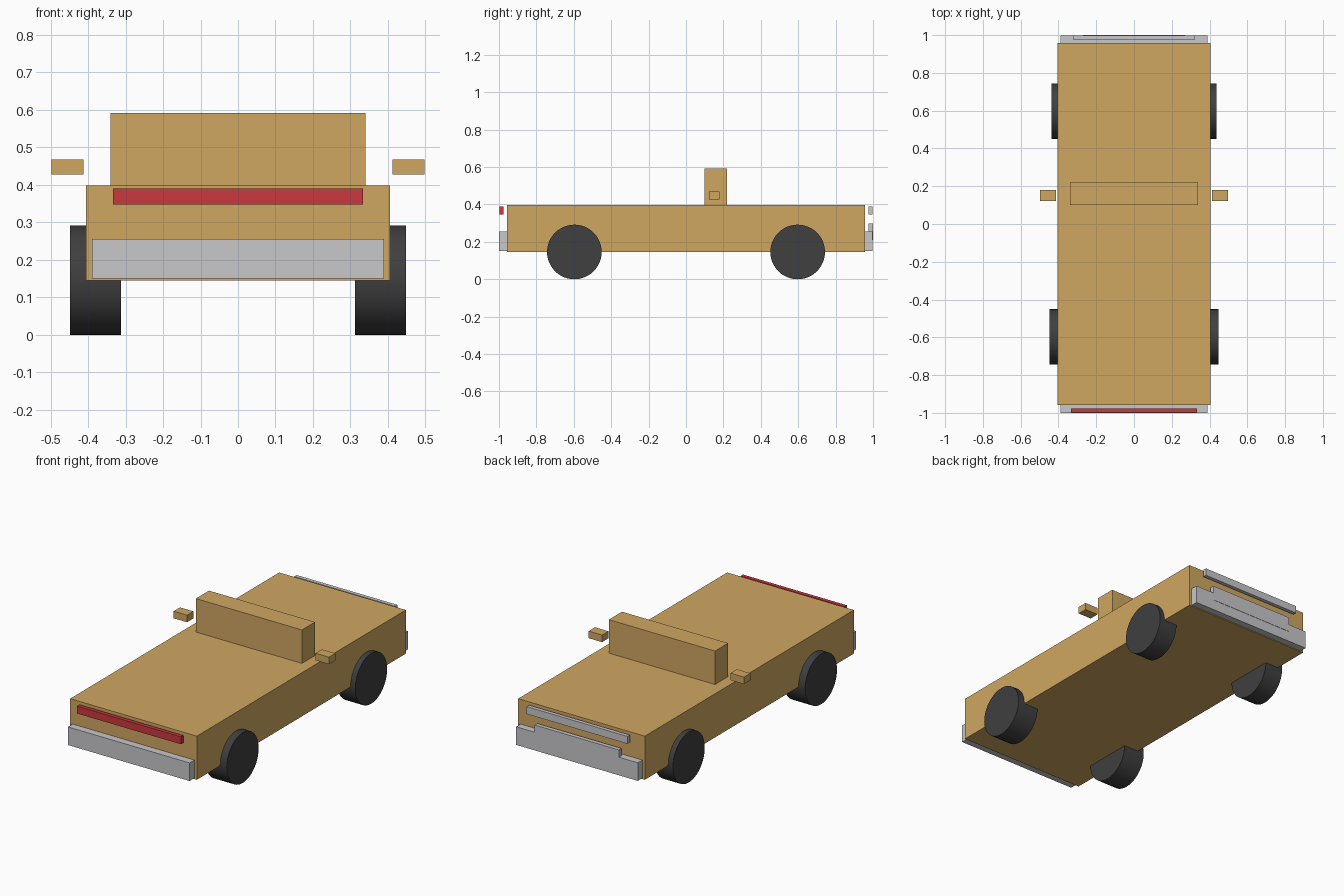
import bpy
from math import pi

cube = bpy.data.objects.get("Cube")
if cube:
    bpy.data.objects.remove(cube, do_unlink=True)


def material(name, rgb):
    m = bpy.data.materials.new(name)
    m.use_nodes = True
    color = (*rgb, 1)
    m.diffuse_color = color
    m.node_tree.nodes["Principled BSDF"].inputs["Base Color"].default_value = color
    return m


TAN = material("tan paint", (0.63, 0.39, 0.12))
SILVER = material("silver metal", (0.58, 0.58, 0.6))
RED = material("red light", (0.6, 0.04, 0.05))
RUBBER = material("dark rubber", (0.05, 0.05, 0.05))


def box(name, x, y, z, mat):
    """Box from (low, high) pairs on each axis."""
    spans = (x, y, z)
    bpy.ops.mesh.primitive_cube_add(size=1, location=[(a + b) / 2 for a, b in spans])
    ob = bpy.context.object
    ob.name = name
    ob.scale = [b - a for a, b in spans]
    bpy.ops.object.transform_apply(location=False, rotation=False, scale=True)
    ob.data.materials.append(mat)


def wheel(name, inner, outer, y, side):
    radius = 0.146
    bpy.ops.mesh.primitive_cylinder_add(
        vertices=48, radius=radius, depth=outer - inner,
        location=(side * (inner + outer) / 2, y, radius), rotation=(0, pi / 2, 0))
    ob = bpy.context.object
    ob.name = name
    ob.data.materials.append(RUBBER)
    bpy.ops.object.shade_smooth_by_angle()


# Body and raised cabin block
box("body", (-0.406, 0.406), (-0.957, 0.957), (0.145, 0.398), TAN)
box("windshield", (-0.34, 0.34), (0.1, 0.22), (0.398, 0.592), TAN)

# Bumpers
box("front_bumper", (-0.39, 0.39), (-1, -0.957), (0.15, 0.255), SILVER)
box("rear_bumper", (-0.39, 0.39), (0.957, 0.998), (0.15, 0.255), SILVER)

# Light bars and the plate overlapping the rear bumper
box("front_light_bar", (-0.333, 0.333), (-0.998, -0.976), (0.347, 0.39), RED)
box("rear_light_bar", (-0.323, 0.323), (0.976, 0.998), (0.347, 0.39), SILVER)
box("rear_grille", (-0.27, 0.27), (0.976, 1), (0.21, 0.298), SILVER)

# Side mirrors and wheels
for side, label in ((1, "left"), (-1, "right")):
    xs = sorted((side * 0.412, side * 0.498))
    box(label + "_mirror", xs, (0.122, 0.18), (0.427, 0.468), TAN)
    wheel("front_wheel_" + label, 0.312, 0.448, -0.597, side)
    wheel("rear_wheel_" + label, 0.32, 0.436, 0.597, side)
